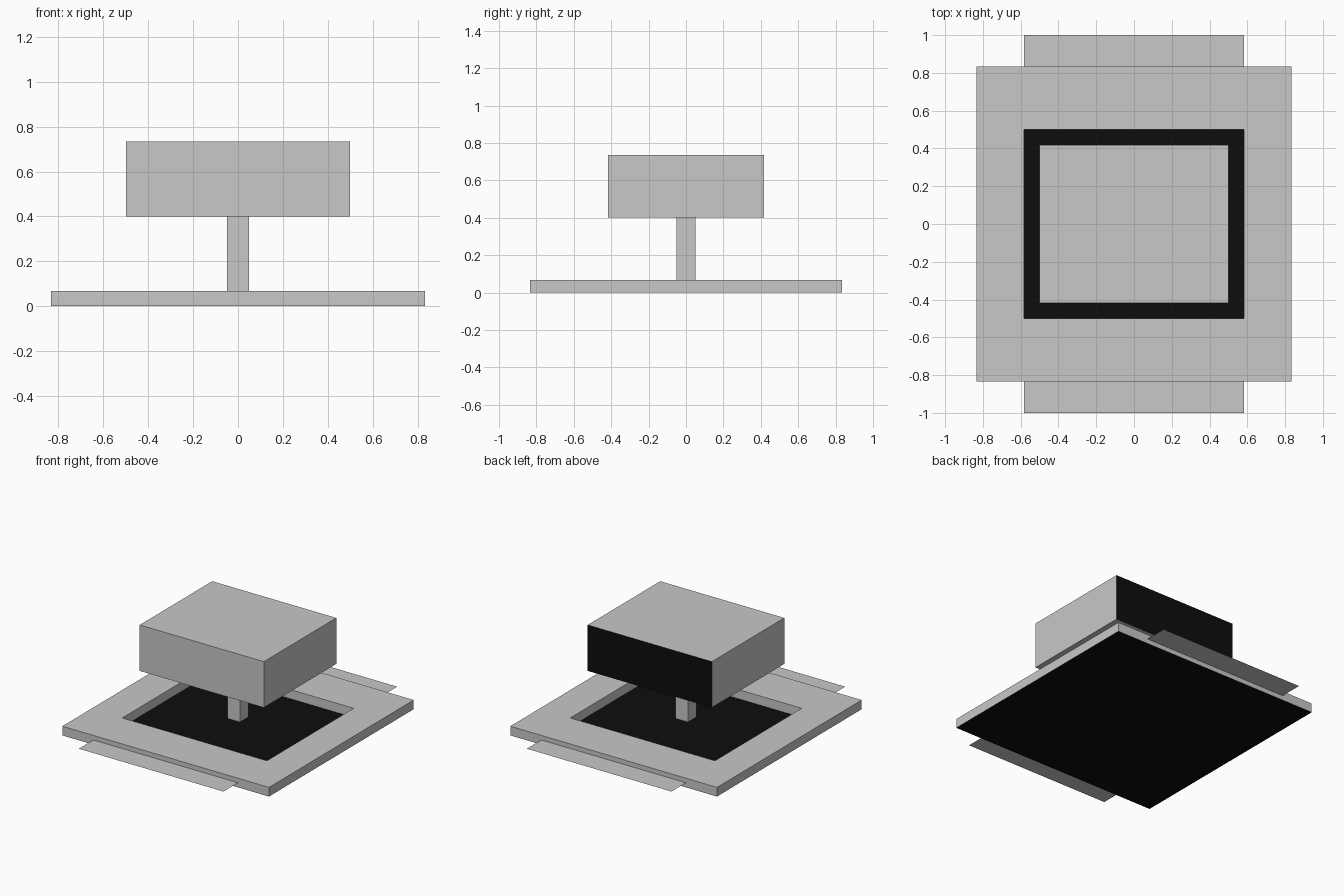
import bpy, bmesh

if "Cube" in bpy.data.objects:
    bpy.data.objects.remove(bpy.data.objects["Cube"])


def material(name, value):
    m = bpy.data.materials.new(name)
    m.diffuse_color = (value, value, value, 1)
    m.use_nodes = True
    m.node_tree.nodes["Principled BSDF"].inputs["Base Color"].default_value = m.diffuse_color
    return m


GREY = material("light_grey", 0.58)
BLACK = material("black", 0.004)


def finish(bm, name, mats):
    mesh = bpy.data.meshes.new(name)
    bm.to_mesh(mesh)
    bm.free()
    for m in mats:
        mesh.materials.append(m)
    obj = bpy.data.objects.new(name, mesh)
    bpy.context.collection.objects.link(obj)
    return obj


def rect(bm, x0, x1, y0, y1, z):
    return [bm.verts.new(p) for p in
            ((x0, y0, z), (x1, y0, z), (x1, y1, z), (x0, y1, z))]


def box(name, hx, hy, z0, z1, mats, rule=None):
    bm = bmesh.new()
    low, high = rect(bm, -hx, hx, -hy, hy, z0), rect(bm, -hx, hx, -hy, hy, z1)
    bm.faces.new(low[::-1])
    bm.faces.new(high)
    for i in range(4):
        j = (i + 1) % 4
        bm.faces.new((low[i], low[j], high[j], high[i]))
    bm.normal_update()
    for f in bm.faces:
        f.material_index = int(bool(rule and rule(f)))
    return finish(bm, name, mats)


# Base frame: outer walls, top rim and the walls of the rectangular well
bm = bmesh.new()
S, WX, WY, T = 0.833, 0.583, 0.5, 0.067
loops = [rect(bm, -S, S, -S, S, 0), rect(bm, -S, S, -S, S, T),
         rect(bm, -WX, WX, -WY, WY, T), rect(bm, -WX, WX, -WY, WY, 0)]
for a, b in zip(loops, loops[1:]):
    for i in range(4):
        j = (i + 1) % 4
        bm.faces.new((a[i], a[j], b[j], b[i]))
finish(bm, "base_frame", [GREY])

# Black sheet that closes the underside and forms the well floor
bm = bmesh.new()
bm.faces.new(rect(bm, -S, S, -S, S, 0)[::-1])
finish(bm, "base_floor", [BLACK])

# Thin flaps at the front and back, halfway up the base
for name, y0, y1 in (("front_flap", -1, -S), ("back_flap", S, 1)):
    bm = bmesh.new()
    bm.faces.new(rect(bm, -WX, WX, y0, y1, T / 2))
    finish(bm, name, [GREY])

# Post and the upper block, whose back face is black
box("post", 0.05, 0.05, T / 2, 0.4, [GREY])
box("upper_block", 0.5, 0.417, 0.4, 0.735, [GREY, BLACK],
    lambda f: f.normal.y > 0.5)
